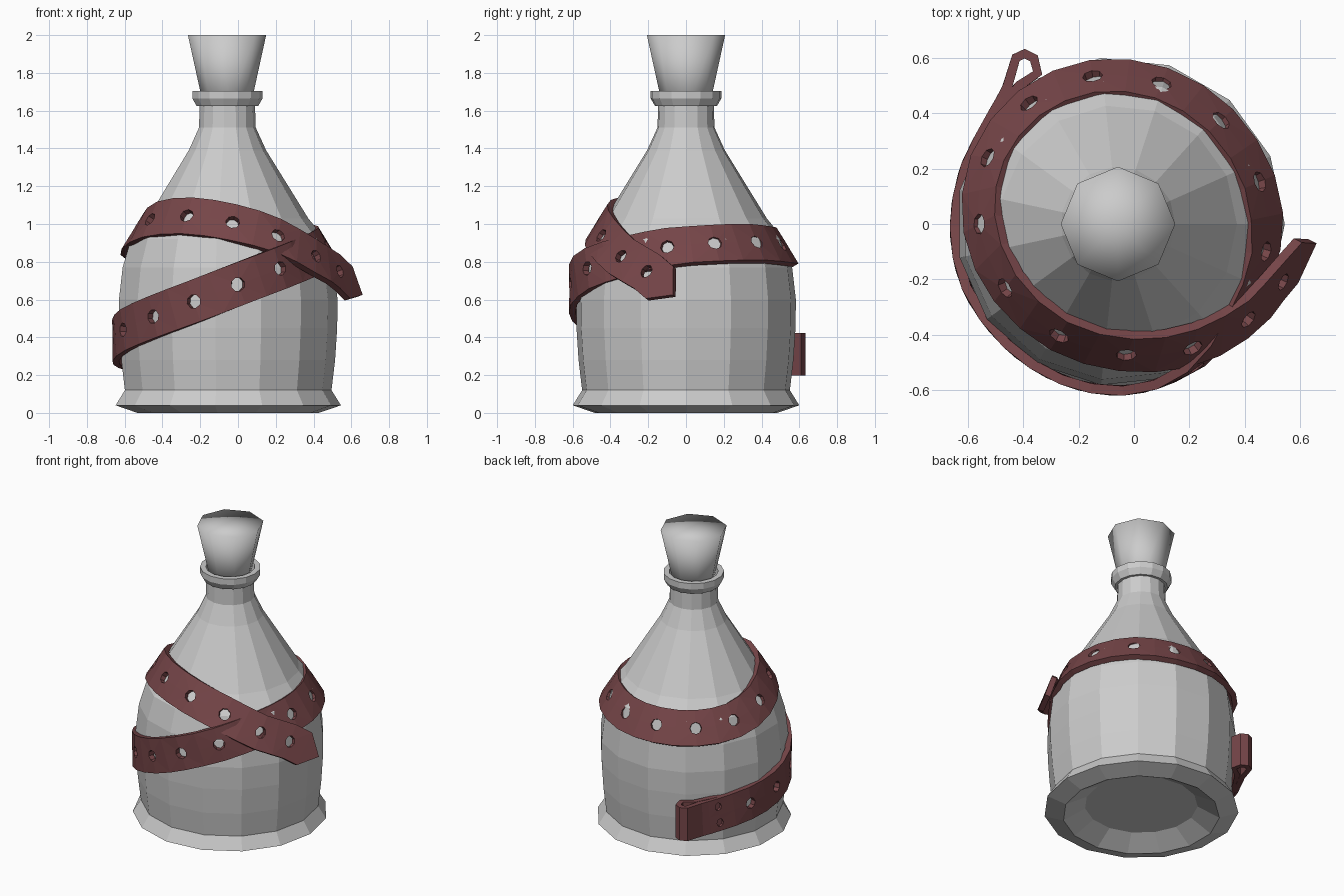
import bpy, bmesh
from math import sin, cos, pi
from mathutils import Vector

if "Cube" in bpy.data.objects:
    bpy.data.objects.remove(bpy.data.objects["Cube"])

CX = -0.058  # bottle axis


def finish(bm, name):
    bmesh.ops.remove_doubles(bm, verts=bm.verts, dist=0.0005)
    me = bpy.data.meshes.new(name)
    bm.to_mesh(me)
    bm.free()
    ob = bpy.data.objects.new(name, me)
    bpy.context.collection.objects.link(ob)
    return ob


def lathe(name, profile, sides):
    """Revolve (radius, z) points, bottom to top on the outside; radius 0 makes a fan."""
    bm = bmesh.new()
    rings = []
    for r, z in profile:
        rings.append([bm.verts.new((CX + r * cos(2 * pi * i / sides),
                                    r * sin(2 * pi * i / sides), z))
                      for i in range(sides if r else 1)])
    for a, b in zip(rings, rings[1:]):
        for i in range(sides):
            j = (i + 1) % sides
            loop = [a[i % len(a)], a[j % len(a)], b[j % len(b)], b[i % len(b)]]
            bm.faces.new(list(dict.fromkeys(loop)))
    return finish(bm, name)


# Bottle: recessed foot, flared base, belly, neck and open lip
lathe("bottle", [(0, .075), (.35, .075), (.485, 0), (.603, .04), (.553, .12),
                 (.572, .28), (.583, .45), (.585, .6), (.565, .77), (.52, .92),
                 (.43, 1.03), (.207, 1.39), (.152, 1.51), (.148, 1.625),
                 (.165, 1.625), (.188, 1.665), (.188, 1.705), (.152, 1.705),
                 (.145, 1.63), (.125, 1.55), (0, 1.55)], 15)

# Cork: tapered, soft shaded
cork = lathe("cork", [(0, 1.58), (.115, 1.58), (.207, 2), (0, 2)], 8)
for p in cork.data.polygons:
    p.use_smooth = True

# Strap centre line: folded end loop, then one point per hole, then the tip
LOOP = [(-.545, .265, .33), (-.475, .385, .32), (-.405, .485, .31), (-.332, .54, .31),
        (-.348, .61, .31), (-.395, .633, .31), (-.44, .612, .31), (-.475, .5, .31)]
HOLES = [(-.53, .40, .32), (-.63, .20, .35), (-.665, -.03, .385), (-.61, -.26, .44),
         (-.45, -.465, .51), (-.235, -.59, .59), (0, -.615, .68), (.225, -.525, .765),
         (.38, -.325, .83), (.478, -.10, .88), (.455, .153, .90), (.315, .375, .905),
         (.10, .51, .89), (-.15, .535, .885), (-.38, .437, .885), (-.53, .24, .905),
         (-.56, 0, .96), (-.467, -.232, 1.025), (-.272, -.405, 1.045), (-.028, -.474, 1.01),
         (.213, -.45, .94), (.415, -.345, .83), (.54, -.21, .75)]
TIP = (.66, -.07, .625)
PTS = [Vector(p) for p in LOOP + HOLES + [TIP]]
N0 = len(LOOP)
HALF = .112


def centre(s):
    """Catmull-Rom through PTS."""
    i = max(0, min(int(s), len(PTS) - 2))
    t = s - i
    b, c = PTS[i], PTS[i + 1]
    a = PTS[i - 1] if i else 2 * b - c
    d = PTS[i + 2] if i + 2 < len(PTS) else 2 * c - b
    return .5 * (2 * b + (c - a) * t + (2 * a - 5 * b + 4 * c - d) * t * t
                 + (3 * b - a - 3 * c + d) * t ** 3)


def strap_point(s, v):
    """s runs along the strap, v from -1 to 1 across it; it leans with the shoulder."""
    p = centre(s)
    t = (centre(s + .05) - centre(s - .05) if s > .1 else centre(.1) - centre(0)).normalized()
    k = s - N0
    lean = .55 * max(0, min(1, (k - 6.5) / 3, (26 - k) / 6))
    out = t.cross(Vector((0, 0, 1))).normalized()
    w = Vector((0, 0, cos(lean))) - out * sin(lean)
    w = (w - t * w.dot(t)).normalized()
    return p + w * (v * HALF)


bm = bmesh.new()


def face(coords):
    bm.faces.new([bm.verts.new(strap_point(s, v)) for s, v in coords])


def hole_cell(s, v, h, rs, rv):
    """Rectangle with an eight-sided hole in it."""
    edge = [(-1, -1), (0, -1), (1, -1), (1, 0), (1, 1), (0, 1), (-1, 1), (-1, 0)]
    outer = [(s + .5 * x, v + h * y) for x, y in edge]
    inner = [(s + rs * cos(pi * (i - 3) / 4), v + rv * sin(pi * (i - 3) / 4)) for i in range(8)]
    for i in range(8):
        j = (i + 1) % 8
        face([outer[i], outer[j], inner[j], inner[i]])


# folded loop
stops = list(range(N0)) + [N0 - .5]
for a, b in zip(stops, stops[1:]):
    face([(a, -1), (b, -1), (b, 1), (a, 1)])
# pair of rivet holes, then single holes
for v in (-.5, .5):
    hole_cell(N0, v, .5, .13, .24)
for k in range(1, len(HOLES)):
    hole_cell(N0 + k, 0, 1, .15, .33)
# pointed end
e = N0 + len(HOLES) - .5
face([(e, -1), (e + .5, 0), (e, 1), (e, 0)])

strap = finish(bm, "strap")
mod = strap.modifiers.new("thickness", 'SOLIDIFY')
mod.thickness = .035
mod.offset = -1
leather = bpy.data.materials.new("leather")
leather.diffuse_color = (.18, .06, .065, 1)
leather.use_nodes = True
leather.node_tree.nodes["Principled BSDF"].inputs["Base Color"].default_value = leather.diffuse_color
strap.data.materials.append(leather)
